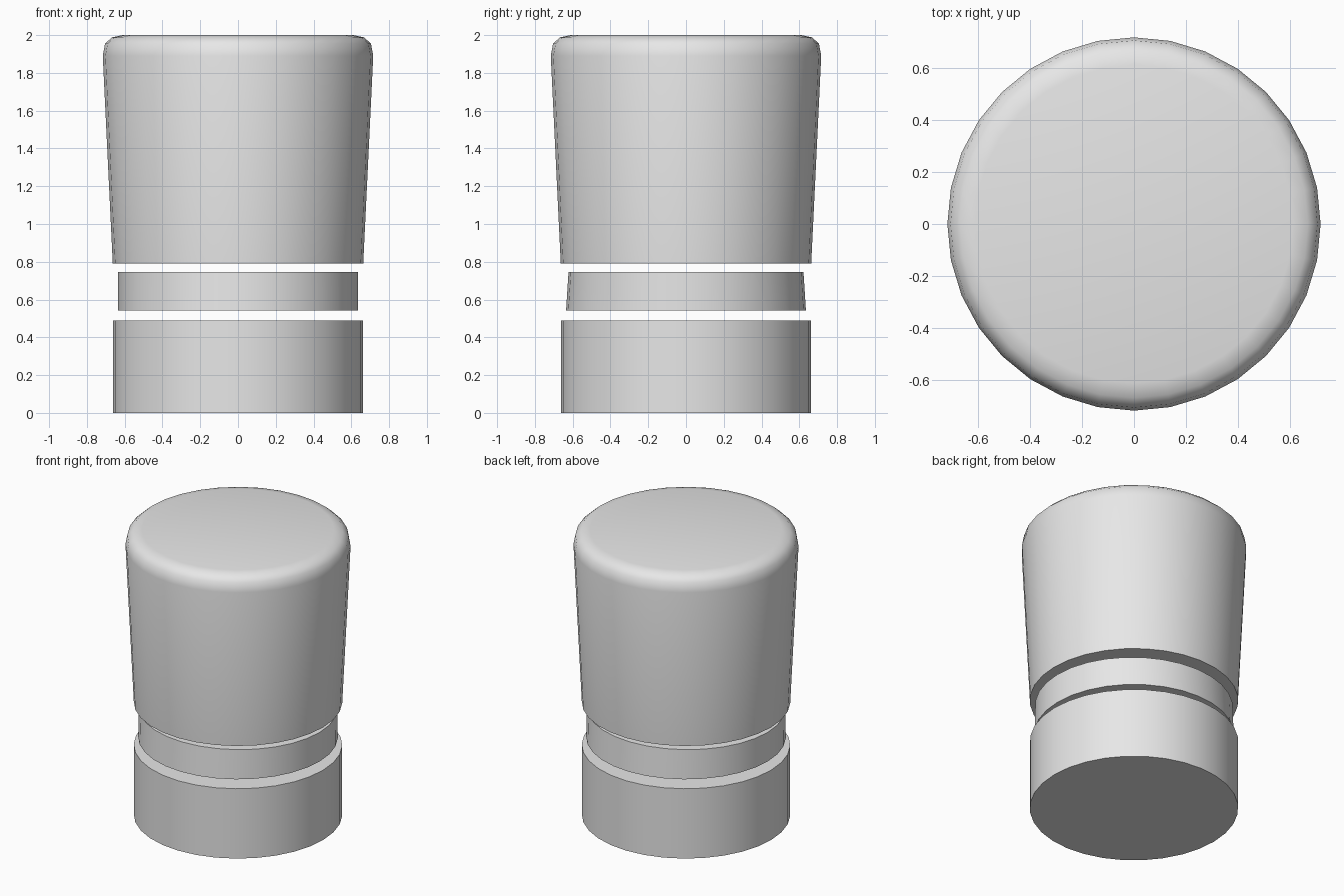
import bpy, bmesh, math

if "Cube" in bpy.data.objects:
    bpy.data.objects.remove(bpy.data.objects["Cube"])

SIDES = 32
grey = bpy.data.materials.new("plain_grey")
grey.diffuse_color = (0.8, 0.8, 0.8, 1)
grey.use_nodes = True
grey.node_tree.nodes["Principled BSDF"].inputs["Base Color"].default_value = grey.diffuse_color


def lathe(name, profile):
    """Closed turned solid from (radius_x, radius_y, z) rings, bottom to top."""
    bm = bmesh.new()
    rings = []
    for rx, ry, z in profile:
        rings.append([bm.verts.new((rx * math.cos(2 * math.pi * i / SIDES),
                                    ry * math.sin(2 * math.pi * i / SIDES), z))
                      for i in range(SIDES)])
    for a, b in zip(rings, rings[1:]):
        for i in range(SIDES):
            j = (i + 1) % SIDES
            bm.faces.new((a[i], a[j], b[j], b[i]))
    bm.faces.new(rings[0][::-1])
    bm.faces.new(rings[-1])
    mesh = bpy.data.meshes.new(name)
    bm.to_mesh(mesh)
    bm.free()
    mesh.materials.append(grey)
    obj = bpy.data.objects.new(name, mesh)
    bpy.context.collection.objects.link(obj)
    bpy.ops.object.select_all(action='DESELECT')
    obj.select_set(True)
    bpy.context.view_layer.objects.active = obj
    bpy.ops.object.shade_smooth_by_angle(angle=math.radians(40))
    return obj


# straight lower drum
lathe("base", [(0.663, 0.663, 0), (0.663, 0.663, 0.49)])

# narrow floating collar, pinched slightly front to back at its top
lathe("collar", [(0.635, 0.635, 0.543), (0.635, 0.622, 0.747)])

# flared cap with a rounded top edge
lathe("cap", [(r, r, z) for r, z in
              [(0.663, 0.79), (0.716, 1.89), (0.704, 1.955),
               (0.667, 1.988), (0.61, 2.0)]])
